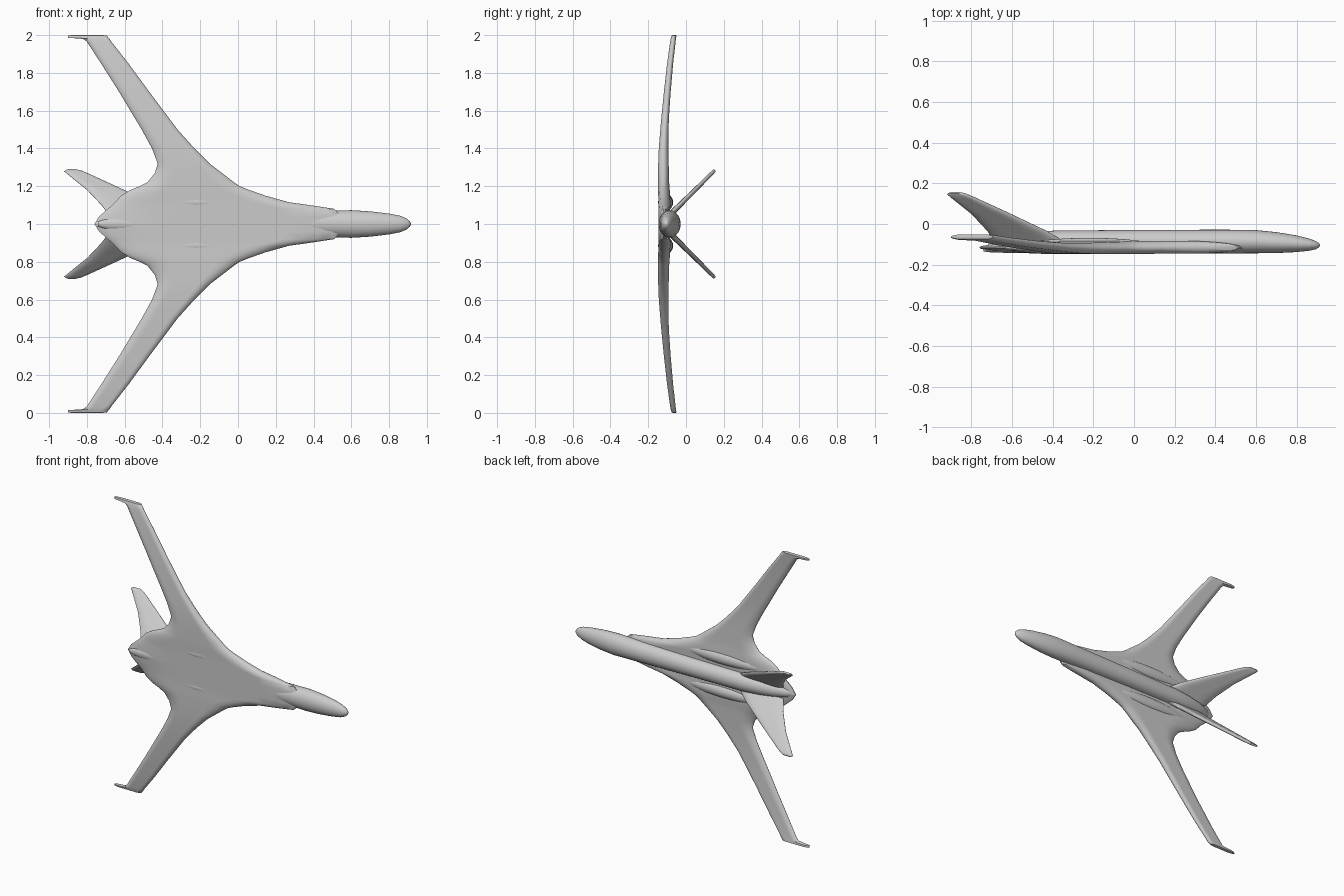
import bpy, bmesh, math
from mathutils import Vector

grey = bpy.data.materials.new("light_grey")
grey.diffuse_color = (0.6, 0.6, 0.6, 1)


def loft(name, rings, mirror=False):
    """Skin a list of equal closed rings; mirrored across z = 1 if asked."""
    bm = bmesh.new()
    for side in ((1, -1) if mirror else (1,)):
        vs = [[bm.verts.new((p[0], p[1], 1 + side * p[2])) for p in r] for r in rings]
        n = len(rings[0])
        for a, b in zip(vs, vs[1:]):
            for i in range(n):
                bm.faces.new((a[i], a[(i + 1) % n], b[(i + 1) % n], b[i]))
        bm.faces.new(vs[0])
        bm.faces.new(vs[-1])
    bmesh.ops.recalc_face_normals(bm, faces=bm.faces)
    me = bpy.data.meshes.new(name)
    bm.to_mesh(me)
    bm.free()
    ob = bpy.data.objects.new(name, me)
    bpy.context.collection.objects.link(ob)
    me.materials.append(grey)
    bpy.ops.object.select_all(action='DESELECT')
    ob.select_set(True)
    bpy.context.view_layer.objects.active = ob
    bpy.ops.object.shade_smooth_by_angle(angle=math.radians(40))
    return ob


def ellipse(x, yc, ry, rz, zc=0, n=28):
    return [(x, yc + ry * math.cos(2 * math.pi * i / n),
             zc + rz * math.sin(2 * math.pi * i / n)) for i in range(n)]


def foil(z, le, te, lo, hi, n=16):
    """Chordwise section: rounded nose, thin tail, flatter underside."""
    mid, up, down = (lo + hi) / 2, [], []
    for i in range(n + 1):
        t = (1 - math.cos(math.pi * i / n)) / 2
        x = le + (te - le) * t
        h = (hi - lo) / 2 * min(1, 2.6 * math.sqrt(t) * (1 - t) ** 0.6 + 0.1)
        up.append((x, mid + h, z))
        down.append((x, mid - h, z))
    return up + down[::-1]


# Fuselage: x, bottom y, top y, half width
body = [(-0.74, -0.135, -0.115, 0.012), (-0.70, -0.14, -0.09, 0.03),
        (-0.62, -0.142, -0.065, 0.045), (-0.52, -0.143, -0.045, 0.054),
        (-0.40, -0.144, -0.033, 0.06), (0.0, -0.145, -0.029, 0.063),
        (0.45, -0.145, -0.028, 0.07), (0.60, -0.144, -0.03, 0.073),
        (0.70, -0.143, -0.04, 0.067), (0.80, -0.138, -0.056, 0.055),
        (0.86, -0.132, -0.071, 0.043), (0.895, -0.124, -0.084, 0.028),
        (0.91, -0.115, -0.094, 0.014), (0.915, -0.107, -0.102, 0.003)]
loft("fuselage", [ellipse(x, (a + b) / 2, (b - a) / 2, w) for x, a, b, w in body])

# Blended wing: span offset, leading x, trailing x, bottom y, top y
wing = [(0.0, 0.56, -0.76, -0.146, -0.085), (0.04, 0.55, -0.735, -0.146, -0.085),
        (0.08, 0.51, -0.69, -0.146, -0.085), (0.10, 0.38, -0.665, -0.146, -0.083),
        (0.115, 0.27, -0.65, -0.146, -0.083), (0.15, 0.145, -0.62, -0.147, -0.084),
        (0.18, 0.06, -0.57, -0.148, -0.086), (0.20, 0.01, -0.52, -0.148, -0.088),
        (0.22, -0.02, -0.48, -0.148, -0.089), (0.27, -0.085, -0.44, -0.148, -0.09),
        (0.32, -0.15, -0.425, -0.147, -0.092), (0.40, -0.23, -0.455, -0.144, -0.094),
        (0.50, -0.32, -0.51, -0.136, -0.093), (0.60, -0.395, -0.57, -0.127, -0.088),
        (0.70, -0.47, -0.63, -0.117, -0.081), (0.85, -0.58, -0.725, -0.1, -0.068),
        (0.965, -0.67, -0.80, -0.084, -0.055), (0.98, -0.68, -0.82, -0.081, -0.053),
        (0.986, -0.685, -0.90, -0.079, -0.052), (0.998, -0.695, -0.90, -0.075, -0.051),
        (1.0, -0.72, -0.88, -0.068, -0.056)]
loft("blended_wing", [foil(*s) for s in wing], mirror=True)

# Engine fairings bulging from the upper wing beside the fuselage
fairing = []
for i in range(13):
    t = i / 12
    r = max(0.04, math.sin(math.pi * t) ** 0.6)
    fairing.append(ellipse(-0.58 + 0.72 * t, -0.108, 0.04 * r, 0.045 * r, 0.115, 20))
loft("engine_fairing", fairing, mirror=True)

# V tail: height y, span offset, leading x, trailing x, half thickness
tail = [(-0.095, 0.04, -0.33, -0.68, 0.016), (-0.035, 0.098, -0.43, -0.72, 0.014),
        (0.05, 0.182, -0.61, -0.80, 0.012), (0.13, 0.262, -0.785, -0.90, 0.010),
        (0.147, 0.279, -0.825, -0.92, 0.009), (0.153, 0.286, -0.85, -0.91, 0.006)]
out = Vector((0, 0.7, -0.7))
rings = []
for y, z, le, te, h in tail:
    rings.append([tuple(Vector((p[0], y, z)) + out * p[1])
                  for p in foil(0, le, te, -h, h, 10)])
loft("tail_fin", rings, mirror=True)
